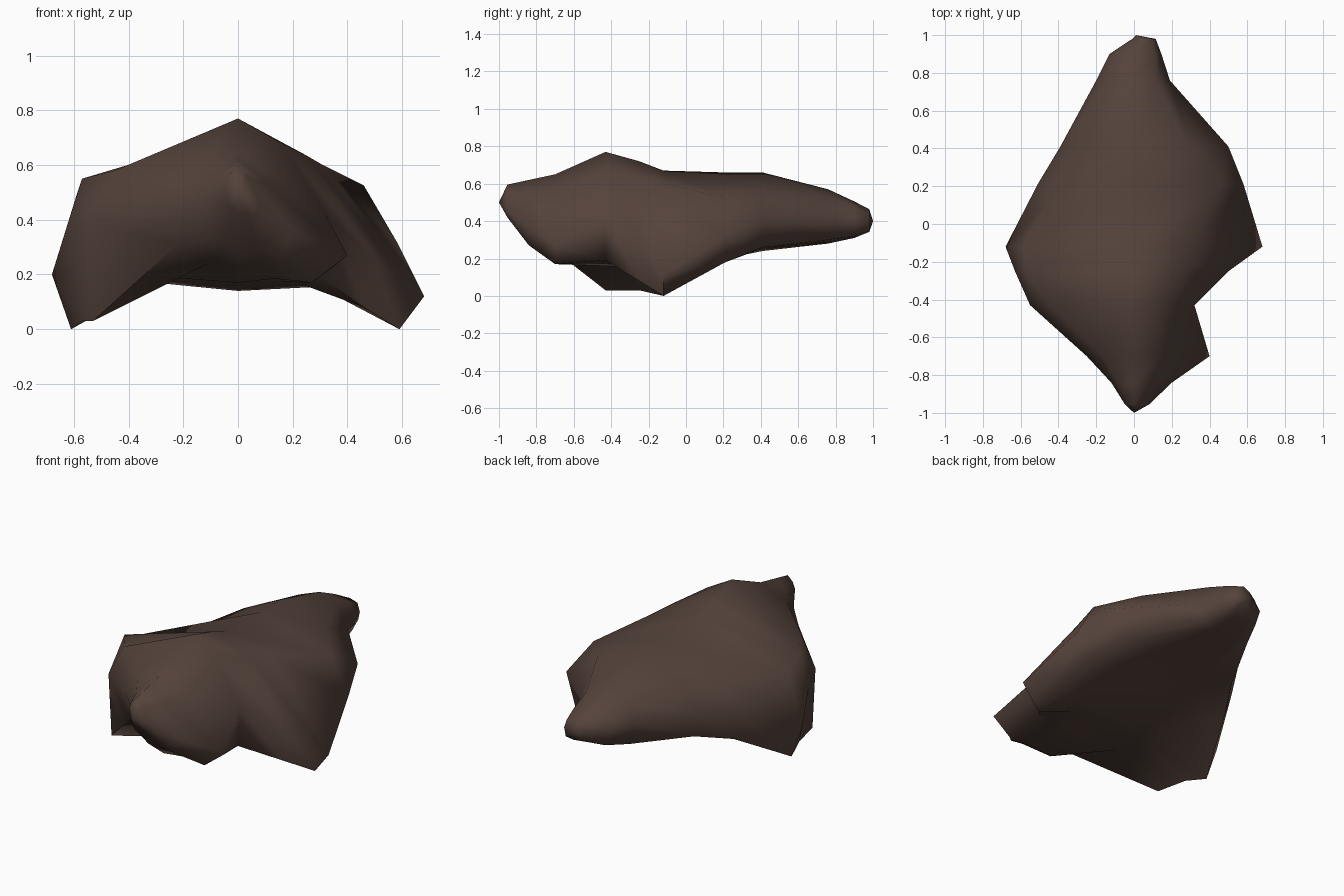
import bpy, bmesh, math

if "Cube" in bpy.data.objects:
    bpy.data.objects.remove(bpy.data.objects["Cube"])

bm = bmesh.new()


def section(y, ridge, belly, left, right):
    """Ring at depth y: ridge, right side, arched belly, left side."""
    def arch(foot, lift):
        return (foot[0] * .5, max((belly + foot[1]) / 2, belly + lift))
    lift = .03 if ridge - belly > .4 else 0
    pts = ([(0, ridge)] + right + [arch(right[-1], lift * .5), (0, belly),
                                   arch(left[-1], lift)] + left[::-1])
    return [bm.verts.new((x, y, z)) for x, z in pts]


def shrink(ring, y, cx, cz, fx, fz):
    """Smaller copy of an end ring, pulled towards (cx, cz)."""
    return [bm.verts.new((cx + (v.co.x - cx) * fx, y, cz + (v.co.z - cz) * fz))
            for v in ring]


# Cross-sections from the snout to the tail
rings = [
    section(-.84, .62, .28, [(-.08, .56), (-.12, .48), (-.09, .34)],
            [(.09, .54), (.20, .36), (.16, .27)]),
    section(-.70, .65, .17, [(-.17, .58), (-.25, .46), (-.22, .31)],
            [(.15, .56), (.40, .27), (.27, .17)]),
    section(-.43, .77, .16, [(-.45, .58), (-.55, .39), (-.53, .03)],
            [(.16, .68), (.32, .42), (.30, .19)]),
    section(-.25, .72, .15, [(-.57, .55), (-.63, .36), (-.57, .03)],
            [(.25, .635), (.50, .26), (.46, .08)]),
    section(-.12, .67, .14, [(-.59, .49), (-.68, .20), (-.61, 0)],
            [(.31, .60), (.68, .12), (.59, 0)]),
    section(.21, .66, .20, [(-.37, .49), (-.51, .34), (-.46, .19)],
            [(.46, .525), (.58, .32), (.52, .18)]),
    section(.41, .66, .24, [(-.25, .54), (-.39, .39), (-.34, .25)],
            [(.29, .57), (.50, .41), (.40, .26)]),
    section(.76, .57, .28, [(-.13, .52), (-.20, .42), (-.16, .29)],
            [(.12, .53), (.19, .40), (.15, .30)]),
    section(.90, .505, .31, [(-.09, .47), (-.13, .41), (-.10, .32)],
            [(.11, .48), (.145, .40), (.12, .32)]),
]
rings.insert(0, shrink(rings[0], -.955, 0, .57, .4, .5))
rings.append(shrink(rings[-1], .98, .09, .395, .45, .62))
n = len(rings[0])

# Skin between the rings
for a, b in zip(rings, rings[1:]):
    for i in range(n):
        j = (i + 1) % n
        bm.faces.new((a[i], a[j], b[j], b[i]))

# Pointed snout tip and blunt tail end
for ring, tip in ((rings[0], (0, -1, .50)), (rings[-1], (.01, 1, .40))):
    v = bm.verts.new(tip)
    for i in range(n):
        bm.faces.new((ring[i], ring[(i + 1) % n], v))
bmesh.ops.recalc_face_normals(bm, faces=bm.faces[:])

mesh = bpy.data.meshes.new("rock_body")
bm.to_mesh(mesh)
bm.free()
rock = bpy.data.objects.new("rock_body", mesh)
bpy.context.collection.objects.link(rock)

mat = bpy.data.materials.new("dark brown stone")
mat.diffuse_color = (.09, .056, .044, 1)
mat.use_nodes = True
mat.node_tree.nodes["Principled BSDF"].inputs["Base Color"].default_value = mat.diffuse_color
mesh.materials.append(mat)

# Soft shading, only the hardest edges stay crisp
bpy.context.view_layer.objects.active = rock
rock.select_set(True)
bpy.ops.object.shade_smooth_by_angle(angle=math.radians(75))
